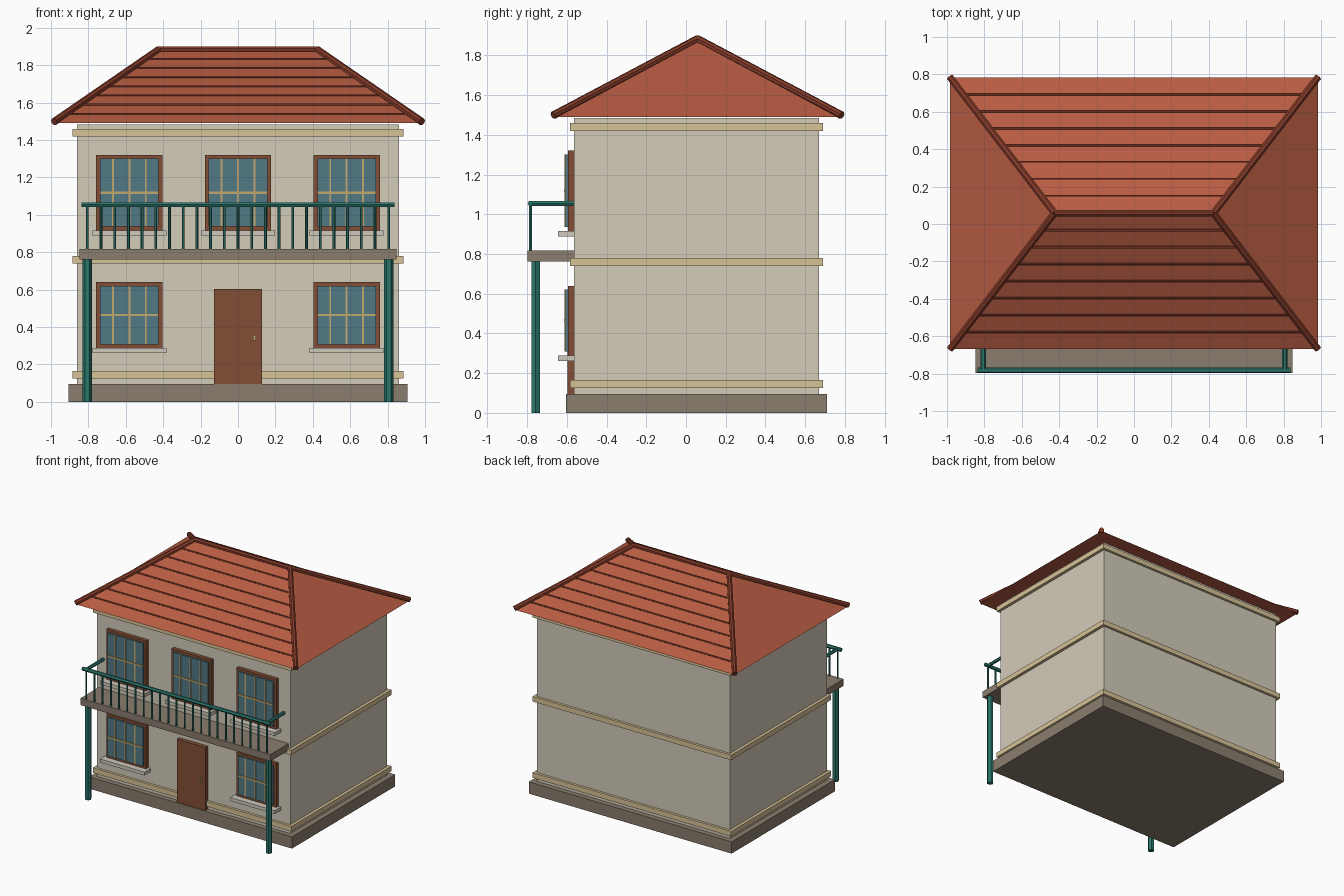
import bpy
import bmesh
import math
from mathutils import Vector

cube = bpy.data.objects.get("Cube")
if cube:
    bpy.data.objects.remove(cube, do_unlink=True)


def material(name, srgb):
    lin = [((c + 0.055) / 1.055) ** 2.4 for c in srgb] + [1.0]
    m = bpy.data.materials.new(name)
    m.use_nodes = True
    m.diffuse_color = lin
    m.node_tree.nodes["Principled BSDF"].inputs["Base Color"].default_value = lin
    return m


WALL = material("wall plaster", (0.83, 0.80, 0.73))
TRIM = material("cream trim", (0.84, 0.76, 0.59))
STONE = material("grey brown stone", (0.54, 0.49, 0.43))
ROOF = material("terracotta", (0.72, 0.36, 0.26))
RIDGE = material("dark terracotta", (0.52, 0.23, 0.16))
TEAL = material("teal paint", (0.17, 0.47, 0.43))
GLASS = material("blue glass", (0.32, 0.47, 0.52))
WOOD = material("brown wood", (0.51, 0.31, 0.21))
SILL = material("pale sill", (0.81, 0.79, 0.74))
BRASS = material("brass", (0.76, 0.66, 0.44))


def finish(name, bm, mat):
    bmesh.ops.recalc_face_normals(bm, faces=bm.faces)
    mesh = bpy.data.meshes.new(name)
    bm.to_mesh(mesh)
    bm.free()
    mesh.materials.append(mat)
    ob = bpy.data.objects.new(name, mesh)
    bpy.context.collection.objects.link(ob)
    return ob


def box(name, x, y, z, mat):
    """Box from (low, high) ranges on each axis."""
    bm = bmesh.new()
    bmesh.ops.create_cube(bm, size=1)
    for v in bm.verts:
        v.co = [lo + (c + 0.5) * (hi - lo) for c, (lo, hi) in zip(v.co, (x, y, z))]
    return finish(name, bm, mat)


def tube(name, a, b, r, mat, sides=6, turn=0.0):
    """Faceted rod between two points."""
    a, b = Vector(a), Vector(b)
    d = (b - a).normalized()
    side = Vector((1, 0, 0)) if abs(d.z) > 0.9 else d.cross(Vector((0, 0, 1))).normalized()
    up = side.cross(d)
    bm = bmesh.new()
    rings = []
    for p in (a, b):
        angles = [turn + math.tau * i / sides for i in range(sides)]
        rings.append([bm.verts.new(p + r * (side * math.cos(t) + up * math.sin(t))) for t in angles])
        bm.faces.new(rings[-1])
    for i in range(sides):
        j = (i + 1) % sides
        bm.faces.new((rings[0][i], rings[0][j], rings[1][j], rings[1][i]))
    return finish(name, bm, mat)


# Base, walls and the trim bands round them
FRONT, BACK, HALF = -0.565, 0.67, 0.862
box("foundation", (-0.905, 0.905), (-0.605, 0.711), (0, 0.095), STONE)
box("walls", (-HALF, HALF), (FRONT, BACK), (0.095, 1.484), WALL)
for label, z in (("lower", 0.125), ("middle", 0.74), ("upper", 1.418)):
    box(label + "_band", (-HALF - 0.024, HALF + 0.024), (FRONT - 0.02, BACK + 0.02), (z, z + 0.041), TRIM)


# Windows
def window(name, x, z0, z1):
    box(name + "_frame", (x - 0.177, x + 0.177), (FRONT - 0.03, FRONT), (z0, z1), WOOD)
    box(name + "_glass", (x - 0.157, x + 0.157), (-0.607, -0.59), (z0 + 0.02, z1 - 0.02), GLASS)
    for k in (-1, 0, 1):
        c = x + k * 0.088
        box(name + "_upright_bar", (c - 0.005, c + 0.005), (-0.611, -0.6), (z0 + 0.02, z1 - 0.02), BRASS)
    m = (z0 + z1) / 2
    box(name + "_cross_bar", (x - 0.157, x + 0.157), (-0.615, -0.6), (m - 0.006, m + 0.006), BRASS)
    box(name + "_sill", (x - 0.198, x + 0.198), (-0.645, FRONT), (z0 - 0.028, z0), SILL)


for label, x in (("right", -0.581), ("middle", 0), ("left", 0.581)):
    window("upper_" + label + "_window", x, 0.917, 1.32)
    if x:
        window("lower_" + label + "_window", x, 0.288, 0.64)

# Door
box("door", (-0.127, 0.127), (-0.597, FRONT), (0.095, 0.604), WOOD)
box("door_handle", (0.079, 0.095), (-0.612, -0.59), (0.328, 0.357), BRASS)

# Balcony
box("balcony_slab", (-0.848, 0.848), (-0.797, FRONT), (0.762, 0.817), STONE)
RAIL_Y, RAIL_Z, POST_X = -0.783, 1.054, 0.806
tube("front_rail", (-0.838, RAIL_Y, RAIL_Z), (0.838, RAIL_Y, RAIL_Z), 0.0145, TEAL)
for label, s in (("right", -1), ("left", 1)):
    x = s * POST_X
    tube(label + "_post", (x, -0.757, 0), (x, -0.757, 0.762), 0.0245, TEAL)
    tube(label + "_side_rail", (x, RAIL_Y, RAIL_Z), (x, FRONT, RAIL_Z), 0.0135, TEAL)
for i in range(23):
    x = POST_X * (i / 11 - 1)
    tube("baluster", (x, RAIL_Y, 0.817), (x, RAIL_Y, RAIL_Z), 0.0075, TEAL)

# Hipped roof
EAVE_Z, RIDGE_Z, MID_Y = 1.49, 1.882, 0.058
EAVE_X, RIDGE_X, EAVE_Y = 0.983, 0.425, 0.726
bm = bmesh.new()
corners = [bm.verts.new((sx * EAVE_X, MID_Y + sy * EAVE_Y, EAVE_Z))
           for sx, sy in ((-1, -1), (1, -1), (1, 1), (-1, 1))]
right_end, left_end = [bm.verts.new((s * RIDGE_X, MID_Y, RIDGE_Z)) for s in (-1, 1)]
a, b, c, d = corners
for face in ((a, b, c, d), (a, b, left_end, right_end), (b, c, left_end),
             (c, d, right_end, left_end), (d, a, right_end)):
    bm.faces.new(face)
finish("roof", bm, ROOF)

# Ridge and hip caps, and the tile course strips on the long slopes
tube("ridge_cap", (-RIDGE_X, MID_Y, RIDGE_Z), (RIDGE_X, MID_Y, RIDGE_Z), 0.019, RIDGE, 8, math.pi / 8)
for sy in (-1, 1):
    for sx in (-1, 1):
        tube("hip_cap", (sx * EAVE_X, MID_Y + sy * EAVE_Y, EAVE_Z + 0.008),
             (sx * RIDGE_X, MID_Y, RIDGE_Z), 0.02, RIDGE, 8, math.pi / 8)
    for k in range(1, 8):
        t = k / 8
        x = EAVE_X + (RIDGE_X - EAVE_X) * t
        y = MID_Y + sy * EAVE_Y * (1 - t)
        z = EAVE_Z + (RIDGE_Z - EAVE_Z) * t
        tube("tile_course", (-x, y, z), (x, y, z), 0.007, RIDGE)
